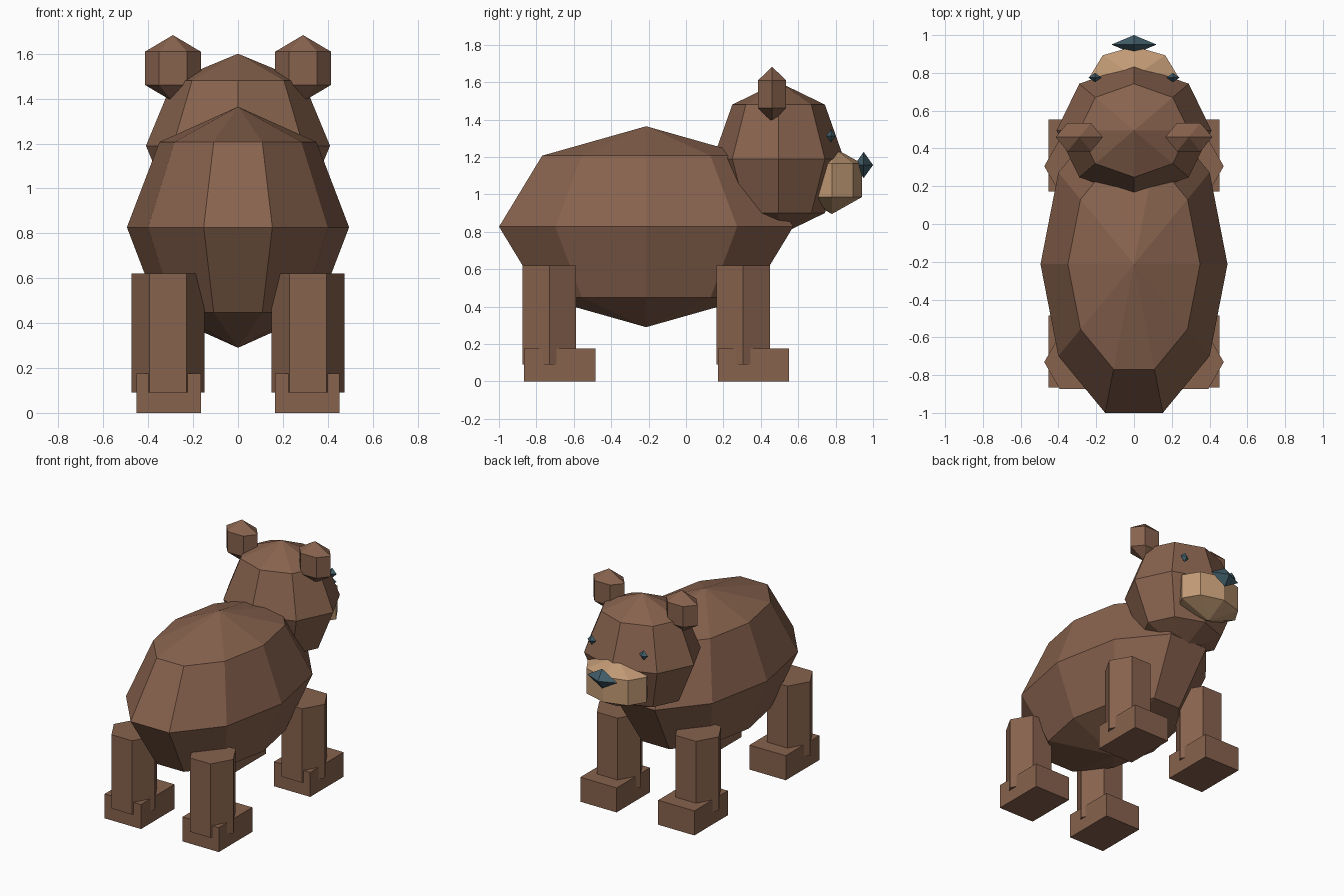
import bpy
import bmesh
from math import sin, cos, pi

cube = bpy.data.objects.get("Cube")
if cube:
    bpy.data.objects.remove(cube, do_unlink=True)


def make_material(name, color):
    mat = bpy.data.materials.new(name)
    mat.use_nodes = True
    rgba = (*color, 1)
    mat.diffuse_color = rgba
    for node in mat.node_tree.nodes:
        if node.type == "BSDF_PRINCIPLED":
            node.inputs["Base Color"].default_value = rgba
            node.inputs["Roughness"].default_value = 0.9
    return mat


brown = make_material("brown_fur", (0.245, 0.123, 0.075))
tan = make_material("tan_muzzle", (0.53, 0.32, 0.175))
dark = make_material("dark_slate", (0.055, 0.115, 0.145))


def finish(bm, name, center, size, mat):
    """Scale and place a unit shape, then add it to the scene."""
    for v in bm.verts:
        v.co = [c + s * p for c, s, p in zip(center, size, v.co)]
    bmesh.ops.recalc_face_normals(bm, faces=bm.faces)
    mesh = bpy.data.meshes.new(name)
    bm.to_mesh(mesh)
    bm.free()
    mesh.materials.append(mat)
    obj = bpy.data.objects.new(name, mesh)
    bpy.context.collection.objects.link(obj)
    return obj


def add_ring(bm, sides, radius, z):
    angles = [2 * pi * i / sides for i in range(sides)]
    return [bm.verts.new((radius * cos(a), radius * sin(a), z)) for a in angles]


def bridge(bm, low, high):
    n = len(low)
    for i in range(n):
        j = (i + 1) % n
        bm.faces.new((low[i], low[j], high[j], high[i]))


def faceted_ball(name, center, radii, sides, bands, mat):
    """Coarse ellipsoid with a first vertex on the x axis."""
    bm = bmesh.new()
    lats = [pi * k / bands - pi / 2 for k in range(1, bands)]
    rings = [add_ring(bm, sides, cos(t), sin(t)) for t in lats]
    for low, high in zip(rings, rings[1:]):
        bridge(bm, low, high)
    for ring, z in ((rings[0], -1), (rings[-1], 1)):
        pole = bm.verts.new((0, 0, z))
        for i in range(sides):
            bm.faces.new((ring[i], ring[(i + 1) % sides], pole))
    return finish(bm, name, center, radii, mat)


def prism(name, center, size, sides, mat):
    bm = bmesh.new()
    low, high = add_ring(bm, sides, 1, -1), add_ring(bm, sides, 1, 1)
    bridge(bm, low, high)
    bm.faces.new(low)
    bm.faces.new(high)
    return finish(bm, name, center, size, mat)


def box(name, center, half, mat):
    bm = bmesh.new()
    bmesh.ops.create_cube(bm, size=2)
    return finish(bm, name, center, half, mat)


# Trunk and head
faceted_ball("body", (0, -0.213, 0.827), (0.495, 0.827, 0.537), 10, 4, brown)
faceted_ball("head", (0, 0.495, 1.19), (0.41, 0.35, 0.41), 8, 4, brown)

# Snout
faceted_ball("muzzle", (0, 0.78, 1.075), (0.27, 0.185, 0.18), 8, 3, tan)
faceted_ball("nose", (0, 0.95, 1.157), (0.12, 0.05, 0.07), 4, 2, dark)

for side, s in (("left", 1), ("right", -1)):
    # Ears and eyes
    faceted_ball(side + "_ear", (s * 0.29, 0.46, 1.535), (0.144, 0.1, 0.148), 6, 3, brown)
    faceted_ball(side + "_eye", (s * 0.206, 0.775, 1.313), (0.035, 0.025, 0.036), 4, 2, dark)
    # Legs and paws
    for end, y in (("front", 0.306), ("rear", -0.731)):
        prism(f"{side}_{end}_leg", (s * 0.312, y, 0.355), (0.163, 0.165, 0.265), 6, brown)
        box(f"{side}_{end}_paw", (s * 0.309, y + 0.056, 0.088), (0.144, 0.19, 0.088), brown)
